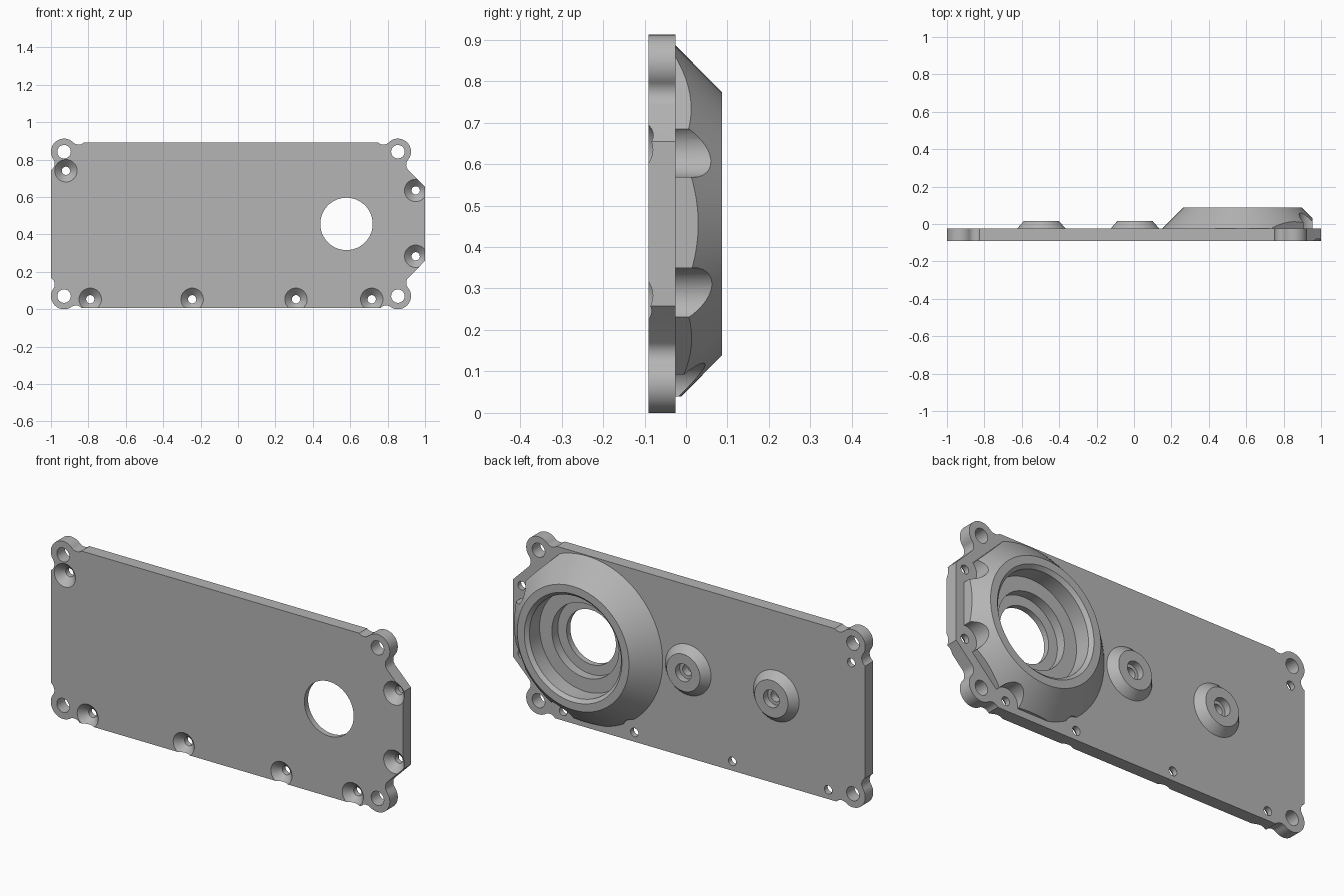
import bpy, bmesh, math

cube = bpy.data.objects.get("Cube")
if cube:
    bpy.data.objects.remove(cube, do_unlink=True)

metal = bpy.data.materials.new("plain_grey")
metal.use_nodes = True
grey = (0.46, 0.46, 0.46, 1)
metal.diffuse_color = grey
metal.node_tree.nodes["Principled BSDF"].inputs["Base Color"].default_value = grey

FRONT, BACK = -0.09, -0.025      # plate faces
MID = 0.456                      # height of the long axis
HOUSING_X = 0.58


def finish(name, bm):
    bmesh.ops.recalc_face_normals(bm, faces=bm.faces[:])
    mesh = bpy.data.meshes.new(name)
    bm.to_mesh(mesh)
    bm.free()
    mesh.materials.append(metal)
    ob = bpy.data.objects.new(name, mesh)
    bpy.context.collection.objects.link(ob)
    return ob


def prism(name, outline, y0, y1):
    """Extrude an (x, z) outline from y0 to y1."""
    bm = bmesh.new()
    face = bm.faces.new([bm.verts.new((x, y0, z)) for x, z in outline])
    ext = bmesh.ops.extrude_face_region(bm, geom=[face])["geom"]
    moved = [v for v in ext if isinstance(v, bmesh.types.BMVert)]
    bmesh.ops.translate(bm, verts=moved, vec=(0, y1 - y0, 0))
    return finish(name, bm)


def lathe(name, profile, x, z, sides=32):
    """Turn a solid from (radius, y) pairs about an axis along y."""
    bm = bmesh.new()
    rings = []
    for r, y in profile:
        angles = [2 * math.pi * i / sides for i in range(sides)]
        rings.append([bm.verts.new((x + r * math.cos(a), y, z + r * math.sin(a))) for a in angles])
    for lower, upper in zip(rings, rings[1:]):
        for i in range(sides):
            j = (i + 1) % sides
            bm.faces.new((lower[i], lower[j], upper[j], upper[i]))
    bm.faces.new(rings[0])
    bm.faces.new(rings[-1])
    return finish(name, bm)


def boolean(target, tools, operation="DIFFERENCE"):
    for tool in tools:
        tool.hide_render = True
        mod = target.modifiers.new("cut", "BOOLEAN")
        mod.operation, mod.solver, mod.object = operation, "EXACT", tool
        bpy.context.view_layer.objects.active = target
        bpy.ops.object.modifier_apply(modifier=mod.name)
        bpy.data.objects.remove(tool, do_unlink=True)


def smooth(ob):
    bpy.ops.object.select_all(action="DESELECT")
    ob.select_set(True)
    bpy.context.view_layer.objects.active = ob
    bpy.ops.object.shade_smooth_by_angle(angle=math.radians(30))


def heading(a, b):
    return math.atan2(b[1] - a[1], b[0] - a[0])


def arc(c, r, start, sweep, steps):
    return [(c[0] + r * math.cos(start + sweep * i / steps),
             c[1] + r * math.sin(start + sweep * i / steps)) for i in range(steps + 1)]


def flip(p):
    return (p[0], 2 * MID - p[1])


def ear_outline(ear, before, edge_in, after, edge_out):
    """Concave fillet, round ear, concave fillet, counterclockwise."""
    def fillet(c, a, b):
        sweep = (b - a + math.pi) % (2 * math.pi) - math.pi
        return arc(c, 0.04, a, sweep, 10)
    a, b = heading(ear, before), heading(ear, after)
    return (fillet(before, heading(before, edge_in), heading(before, ear))
            + arc(ear, 0.07, a, (b - a) % (2 * math.pi), 24)[1:-1]
            + fillet(after, heading(after, ear), heading(after, edge_out)))


# Plate outline with four screw ears and a chamfered end
left, right, low, high = -0.93, 0.855, 0.07, 0.842
ears = [(x, z) for x in (left, right) for z in (low, high)]
side, side_edge = (-1.02, 0.133), (-1, 0.168)
slant, slant_edge = (0.9395, 0.7715), (0.911, 0.743)
outline = ear_outline((left, low), side, side_edge, (left + 0.063, -0.02), (left + 0.094, 0.005))
outline += ear_outline((right, low), (right - 0.063, -0.02), (right - 0.094, 0.005),
                       flip(slant), flip(slant_edge))
outline += [(1, 0.258), (1, 0.654)]
outline += ear_outline((right, high), slant, slant_edge, (right - 0.0775, 0.92), (right - 0.104, 0.89))
outline += ear_outline((left, high), (left + 0.0775, 0.92), (left + 0.104, 0.89),
                       flip(side), flip(side_edge))
plate = prism("cover_plate", outline, FRONT, BACK)


def bore():
    """Stepped bearing bore with a chamfered mouth."""
    steps = [(0.14, -0.12), (0.14, -0.06), (0.19, -0.06), (0.19, -0.012),
             (0.26, -0.012), (0.26, 0.07), (0.285, 0.095)]
    return lathe("bore", steps, HOUSING_X, MID, 96)


# Ear holes, countersunk screw holes and the bore
screws = [(-0.92, 0.74), (-0.79, 0.053), (-0.245, 0.053), (0.31, 0.053),
          (0.715, 0.053), (0.95, 0.635), (0.95, 0.283)]
cutters = [lathe("ear_hole", [(0.036, -0.12), (0.036, 0)], x, z) for x, z in ears]
cutters += [lathe("screw_hole", [(0.065, -0.095), (0.022, -0.052), (0.022, 0)], x, z)
            for x, z in screws]
boolean(plate, cutters + [bore()])

# Conical bearing housing, trimmed to the plate edge and relieved around screws
housing = lathe("bearing_housing", [(0.43, BACK), (0.317, 0.087)], HOUSING_X, MID, 96)
trim = prism("trim", [(0, 0.04), (0.717, 0.04), (0.955, 0.278), (0.955, 0.636),
                      (0.59, 1), (0, 1)], -0.1, 0.2)
boolean(housing, [trim], "INTERSECT")
pockets = [lathe("pocket", [(0.067, -0.1), (0.067, 0.2)], x, z) for x, z in screws[3:]]
boolean(housing, pockets + [bore()])

# Two small shaft bosses with stepped blind holes
boss_parts = []
for name, x in (("middle_boss", 0.005), ("outer_boss", -0.495)):
    def socket():
        return lathe("socket", [(0.028, -0.06), (0.028, -0.02), (0.045, -0.02), (0.045, 0.03)], x, MID)
    boss = lathe(name, [(0.13, BACK), (0.095, 0.015)], x, MID, 48)
    boolean(boss, [socket()])
    boolean(plate, [socket()])
    boss_parts.append(boss)

for part in [plate, housing] + boss_parts:
    smooth(part)
